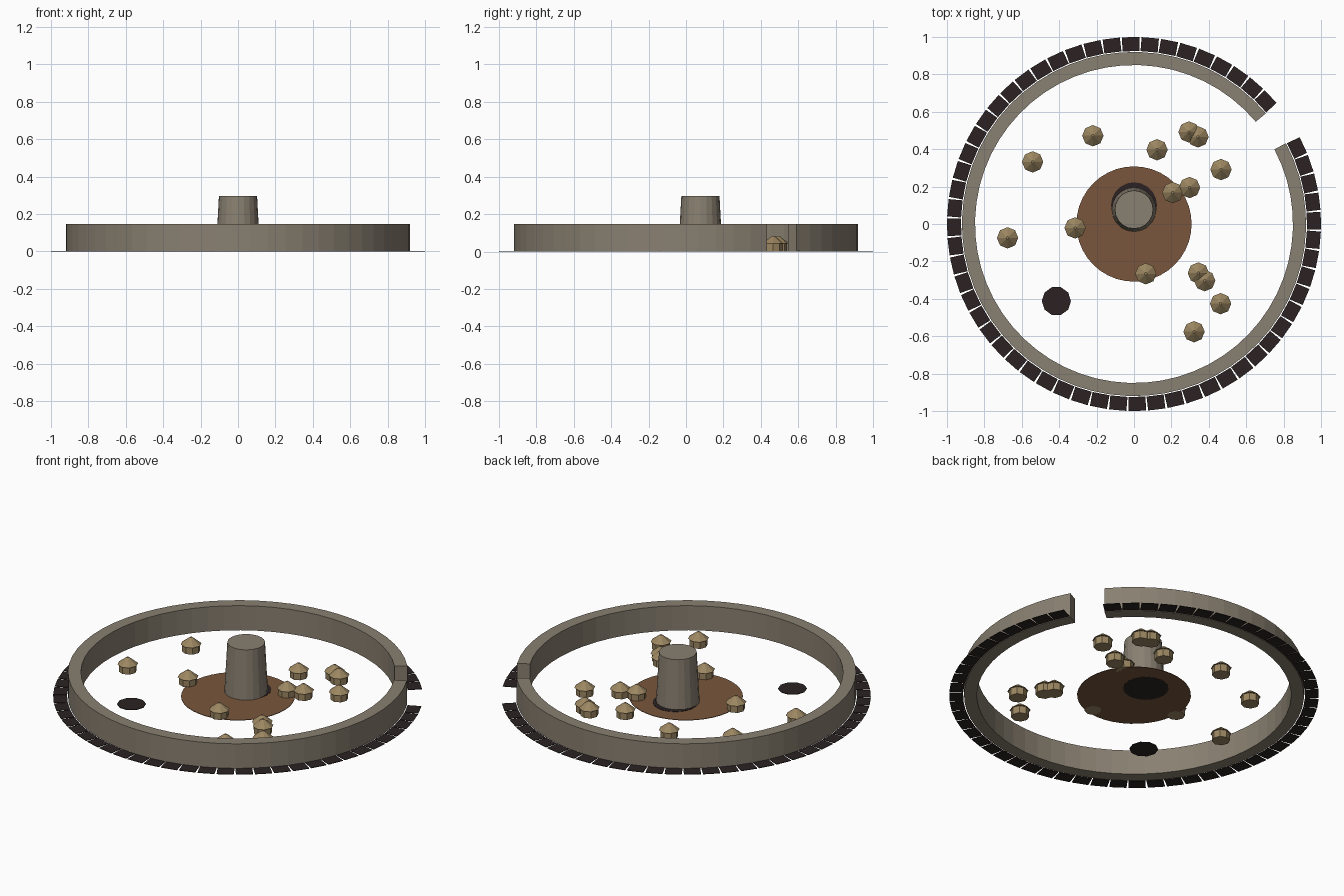
import bpy, bmesh, math

if "Cube" in bpy.data.objects:
    bpy.data.objects.remove(bpy.data.objects["Cube"])


def material(name, rgb):
    m = bpy.data.materials.new(name)
    m.diffuse_color = (*rgb, 1)
    m.use_nodes = True
    m.node_tree.nodes["Principled BSDF"].inputs["Base Color"].default_value = m.diffuse_color
    return m


STONE = material("stone", (0.25, 0.215, 0.165))
DARK = material("dark_earth", (0.025, 0.016, 0.016))
CLAY = material("brown_earth", (0.19, 0.092, 0.045))
THATCH = material("thatch", (0.33, 0.24, 0.12))


def finish(name, bm, mat):
    bmesh.ops.recalc_face_normals(bm, faces=bm.faces)
    mesh = bpy.data.meshes.new(name)
    bm.to_mesh(mesh)
    bm.free()
    mesh.materials.append(mat)
    obj = bpy.data.objects.new(name, mesh)
    bpy.context.collection.objects.link(obj)
    return obj


def polar(r, deg, z):
    a = math.radians(deg)
    return (r * math.cos(a), r * math.sin(a), z)


def lathe(bm, x, y, rings, sides):
    """Closed stack of (radius, z) rings around a vertical axis."""
    loops = []
    for r, z in rings:
        loop = []
        for i in range(sides):
            p = polar(r, 360 * i / sides, z)
            loop.append(bm.verts.new((p[0] + x, p[1] + y, z)))
        loops.append(loop)
    for a, b in zip(loops, loops[1:]):
        for i in range(sides):
            j = (i + 1) % sides
            bm.faces.new((a[i], a[j], b[j], b[i]))
    bm.faces.new(loops[0][::-1])
    bm.faces.new(loops[-1])


def round_part(name, x, y, rings, sides, mat):
    bm = bmesh.new()
    lathe(bm, x, y, rings, sides)
    return finish(name, bm, mat)


# Ring wall, open at the gateway between 28 and 40 degrees
COUNT, START, STEP = 58, 40, 6
bm = bmesh.new()
sections = []
for i in range(COUNT + 1):
    a = START + STEP * i
    sections.append([bm.verts.new(polar(r, a, z))
                     for r, z in ((0.85, 0), (0.92, 0), (0.92, 0.147), (0.85, 0.147))])
for s, t in zip(sections, sections[1:]):
    for k in range(4):
        n = (k + 1) % 4
        bm.faces.new((s[k], s[n], t[n], t[k]))
bm.faces.new(sections[0])
bm.faces.new(sections[-1][::-1])
finish("ring_wall", bm, STONE)

# Ditch: separate flat slabs around the foot of the wall
bm = bmesh.new()
for i in range(COUNT):
    c = START + STEP * (i + 0.5)
    corners = [(0.925, -2.85), (1.0, -2.65), (1.0, 2.65), (0.925, 2.85)]
    low = [bm.verts.new(polar(r, c + d, 0)) for r, d in corners]
    high = [bm.verts.new(polar(r, c + d, 0.003)) for r, d in corners]
    bm.faces.new(low[::-1])
    bm.faces.new(high)
    for k in range(4):
        n = (k + 1) % 4
        bm.faces.new((low[k], low[n], high[n], high[k]))
finish("ditch_slabs", bm, DARK)

# Central yard, tower with dark footing, and pit
round_part("yard", 0, 0, [(0.308, 0.001), (0.308, 0.004)], 40, CLAY)
round_part("tower_footing", 0, 0.1, [(0.123, 0), (0.123, 0.006)], 20, DARK)
round_part("tower", 0, 0.077, [(0.118, 0.002), (0.102, 0.297)], 20, STONE)
round_part("pit", -0.415, -0.412, [(0.078, 0), (0.078, 0.004)], 10, DARK)

# Huts: eight-sided bodies with overhanging cone roofs
HUTS = [(-0.22, 0.472), (-0.542, 0.332), (0.123, 0.397), (0.294, 0.492), (0.342, 0.466),
        (0.465, 0.291), (0.297, 0.195), (0.207, 0.168), (-0.315, -0.021), (-0.676, -0.074),
        (0.063, -0.266), (0.344, -0.262), (0.378, -0.303), (0.463, -0.426), (0.321, -0.576)]
for n, (x, y) in enumerate(HUTS, 1):
    round_part(f"hut_body_{n}", x, y, [(0.049, 0.001), (0.049, 0.046)], 8, THATCH)
    round_part(f"hut_roof_{n}", x, y, [(0.057, 0.044), (0.007, 0.083)], 8, THATCH)
